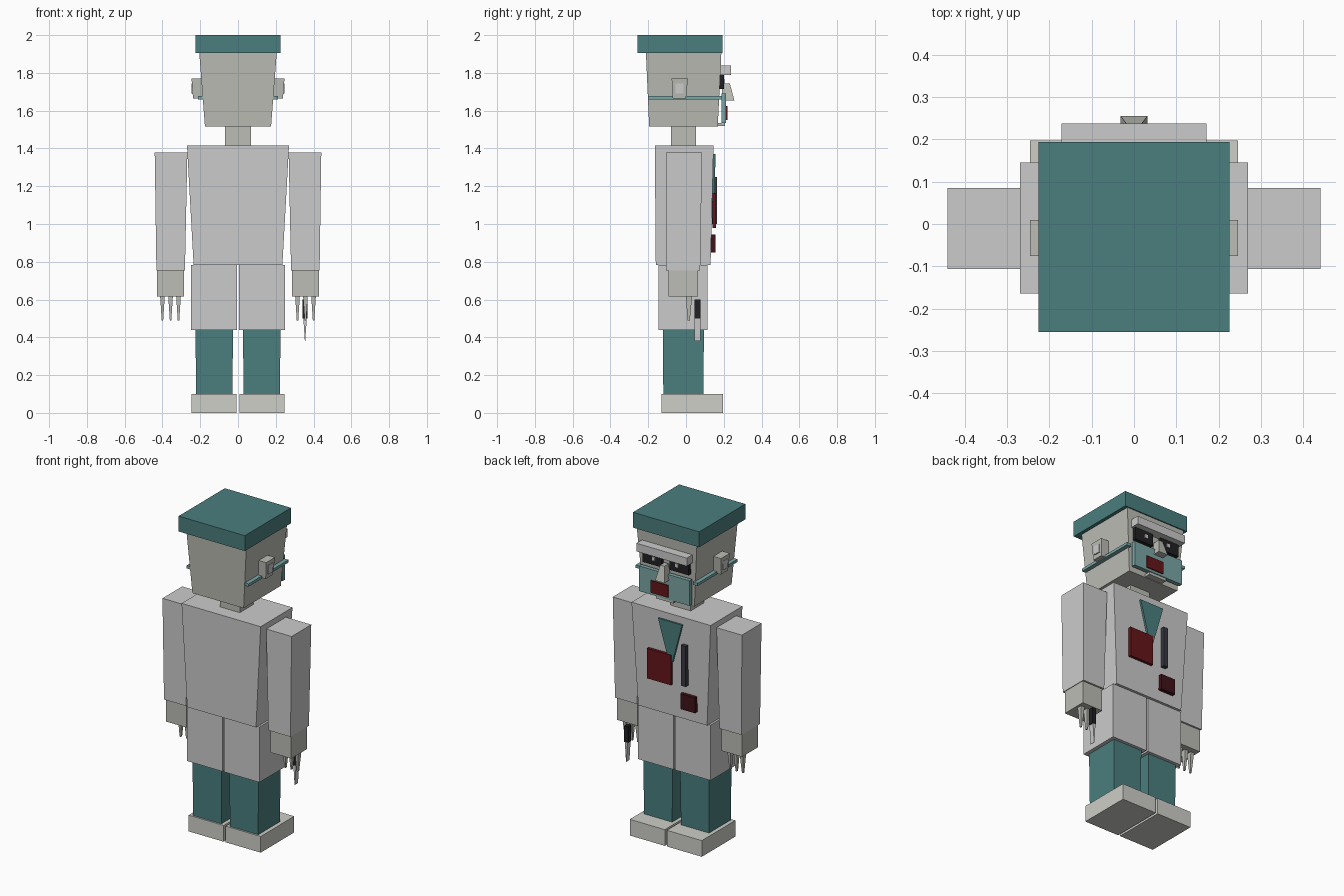
import bpy


def material(name, r, g, b):
    m = bpy.data.materials.new(name)
    m.diffuse_color = (r, g, b, 1)
    return m


TEAL = material("teal cloth", 0.07, 0.21, 0.21)
PALE_TEAL = material("pale teal", 0.2, 0.38, 0.38)
SKIN = material("pale skin", 0.50, 0.51, 0.46)
SHOE = material("off white", 0.62, 0.62, 0.58)
BLACK = material("black", 0.015, 0.015, 0.017)
RED = material("dark red", 0.13, 0.008, 0.01)
DEEP_RED = material("deep red", 0.05, 0.006, 0.01)
WHITE = material("white", 0.8, 0.8, 0.8)
NAVY = material("dark slate", 0.04, 0.04, 0.055)


def block(name, z0, z1, bottom, top=None, mat=None):
    """Tapered box; bottom and top are (x0, x1, y0, y1)."""
    top = top or bottom
    verts = [(x, y, z) for z, (x0, x1, y0, y1) in ((z0, bottom), (z1, top))
             for x, y in ((x0, y0), (x1, y0), (x1, y1), (x0, y1))]
    faces = [(3, 2, 1, 0), (4, 5, 6, 7)]
    faces += [(i, (i + 1) % 4, (i + 1) % 4 + 4, i + 4) for i in range(4)]
    me = bpy.data.meshes.new(name)
    me.from_pydata(verts, [], faces)
    ob = bpy.data.objects.new(name, me)
    bpy.context.collection.objects.link(ob)
    if mat:
        me.materials.append(mat)
    return ob


def pair(name, z0, z1, bottom, top=None, mat=None):
    """Block on the +x side and its mirror image on the -x side."""
    def flip(r):
        return (-r[1], -r[0], r[2], r[3])
    top = top or bottom
    block("right_" + name, z0, z1, bottom, top, mat)
    block("left_" + name, z0, z1, flip(bottom), flip(top), mat)


# legs and coat skirt
pair("shoe", 0, 0.1, (0.007, 0.246, -0.13, 0.197), mat=SHOE)
pair("trouser_leg", 0.1, 0.44, (0.03, 0.222, -0.12, 0.092), (0.026, 0.225, -0.123, 0.095), TEAL)
pair("coat_skirt", 0.44, 0.782, (0.006, 0.248, -0.145, 0.114))

# torso and neck
block("torso", 0.782, 1.415, (-0.235, 0.235, -0.16, 0.13), (-0.27, 0.27, -0.165, 0.146))
block("neck", 1.415, 1.515, (-0.068, 0.068, -0.08, 0.052), mat=SKIN)

# arms, hands and fingers
pair("arm", 0.755, 1.378, (0.281, 0.432, -0.105, 0.075), (0.268, 0.441, -0.107, 0.085))
pair("hand", 0.615, 0.755, (0.286, 0.428, -0.092, 0.064), mat=SKIN)
for i, x in enumerate((0.315, 0.357, 0.4)):
    pair("finger_%d" % i, 0.49, 0.615, (x - 0.004, x + 0.004, 0.008, 0.02),
         (x - 0.012, x + 0.012, 0.0, 0.032), SKIN)

# small knife in the hand
block("knife_handle", 0.5, 0.6, (0.342, 0.368, 0.046, 0.077), mat=BLACK)
block("knife_blade", 0.38, 0.5, (0.354, 0.356, 0.046, 0.077), (0.346, 0.364, 0.046, 0.077))

# details on the chest
block("shirt_triangle", 1.12, 1.37, (-0.012, 0.012, 0.135, 0.152), (-0.082, 0.082, 0.138, 0.156), TEAL)
block("large_stain", 0.98, 1.165, (-0.007, 0.156, 0.14, 0.158), mat=RED)
block("small_stain", 0.85, 0.945, (-0.17, -0.07, 0.13, 0.156), mat=DEEP_RED)
block("pen", 1.0, 1.25, (-0.112, -0.08, 0.138, 0.164), mat=NAVY)

# head and cap
block("head", 1.515, 1.905, (-0.175, 0.175, -0.195, 0.168), (-0.205, 0.205, -0.212, 0.187), SKIN)
block("cap", 1.905, 2.0, (-0.226, 0.226, -0.256, 0.194), mat=TEAL)

# ears with inner plate
pair("ear", 1.665, 1.77, (0.185, 0.238, -0.07, 0.0), (0.19, 0.246, -0.076, 0.01), SKIN)
pair("inner_ear", 1.69, 1.745, (0.23, 0.246, -0.055, -0.012))

# face
block("brow", 1.79, 1.84, (-0.172, 0.172, 0.175, 0.238))
pair("eye", 1.715, 1.793, (0.028, 0.158, 0.17, 0.2), mat=BLACK)
pair("pupil", 1.745, 1.767, (0.07, 0.09, 0.19, 0.205), mat=WHITE)
block("nose", 1.655, 1.745, (-0.032, 0.032, 0.19, 0.256), (-0.014, 0.014, 0.19, 0.232), SKIN)
block("mouth", 1.518, 1.535, (-0.06, 0.06, 0.16, 0.207), mat=SKIN)

# face mask with stain and straps
block("mask", 1.535, 1.69, (-0.172, 0.172, 0.187, 0.212), mat=PALE_TEAL)
block("mask_stain", 1.55, 1.625, (-0.03, 0.088, 0.2, 0.219), mat=RED)
pair("mask_strap", 1.66, 1.677, (0.18, 0.212, -0.2, 0.19), mat=PALE_TEAL)
